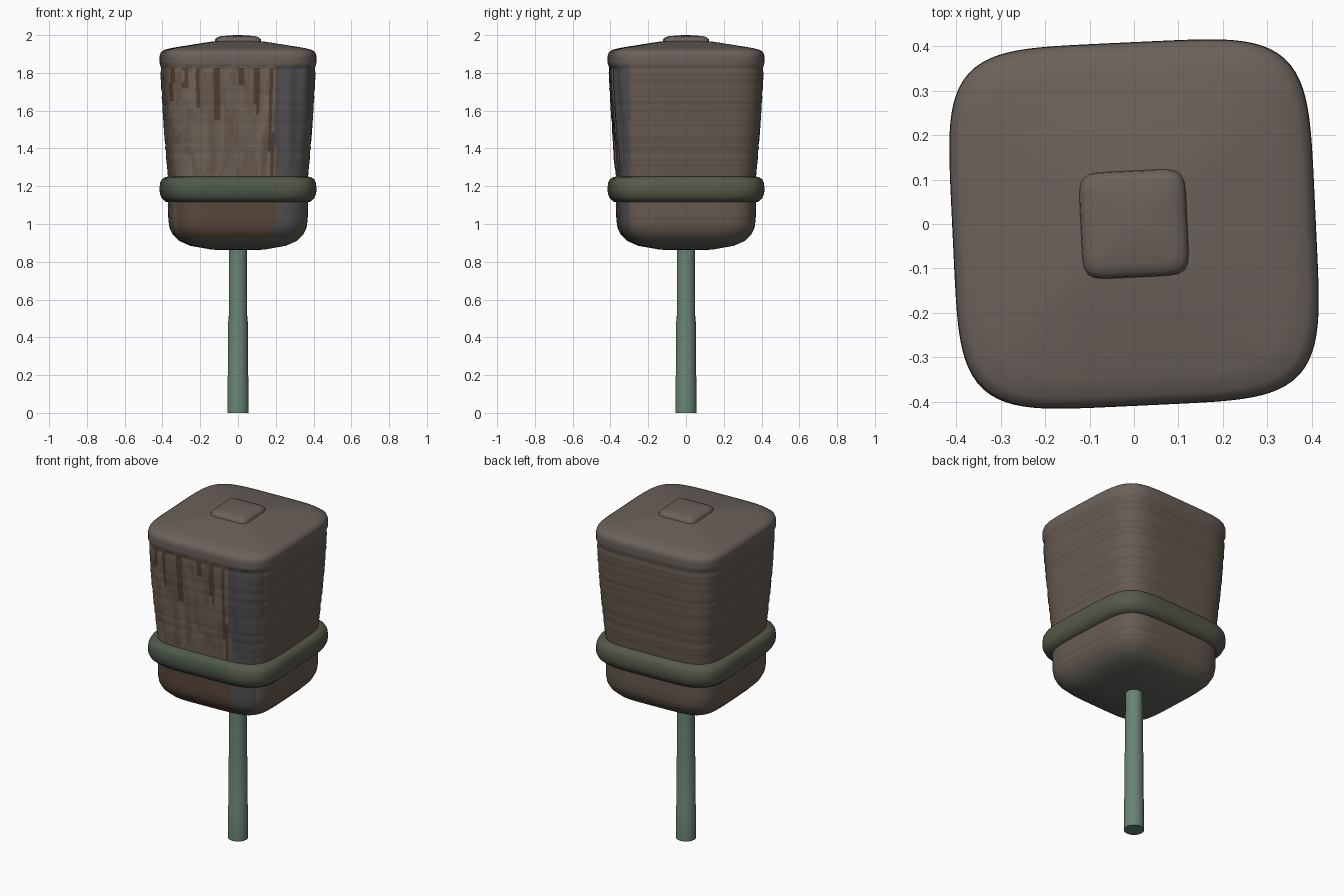
import bpy, math, random
from mathutils import noise, Vector

if "Cube" in bpy.data.objects:
    bpy.data.objects.remove(bpy.data.objects["Cube"])

random.seed(3)
N = 160
TILT = math.radians(2.7)


def material(name, rgb):
    m = bpy.data.materials.new(name)
    m.diffuse_color = (*rgb, 1)
    m.use_nodes = True
    m.node_tree.nodes["Principled BSDF"].inputs["Base Color"].default_value = m.diffuse_color
    return m


MATS = {n: material(n, c) for n, c in {
    "bark": (0.135, 0.105, 0.085), "bark_dark": (0.118, 0.092, 0.074),
    "front": (0.165, 0.125, 0.095), "front_dark": (0.14, 0.10, 0.075),
    "streak": (0.085, 0.05, 0.035), "slate": (0.085, 0.08, 0.08),
    "cap": (0.145, 0.12, 0.105), "rust": (0.105, 0.065, 0.045),
    "moss": (0.095, 0.10, 0.07), "moss_front": (0.075, 0.10, 0.07),
    "underside": (0.12, 0.125, 0.105), "stem": (0.14, 0.23, 0.17)}.items()}


def loft(name, profile, power, pick, tilt=0, n=N, ripple=None, closed=False):
    """Stack rounded-square rings from (half width, z) pairs."""
    verts, faces = [], []
    for w, z in profile:
        for i in range(n):
            a = 2 * math.pi * i / n
            c, s = math.cos(a), math.sin(a)
            r = w / (abs(c) ** power + abs(s) ** power) ** (1 / power)
            x, y = r * c, r * s
            if ripple:
                y += ripple(x, y, z)
            verts.append((x * math.cos(tilt) - y * math.sin(tilt),
                          x * math.sin(tilt) + y * math.cos(tilt), z))
    rows = len(profile)
    for j in range(rows if closed else rows - 1):
        k = (j + 1) % rows
        for i in range(n):
            h = (i + 1) % n
            faces.append((j * n + i, j * n + h, k * n + h, k * n + i))
    if not closed:
        faces += [tuple(reversed(range(n))),
                  tuple(range((rows - 1) * n, rows * n))]
    mesh = bpy.data.meshes.new(name)
    mesh.from_pydata(verts, [], faces)
    obj = bpy.data.objects.new(name, mesh)
    bpy.context.collection.objects.link(obj)
    names = list(MATS)
    for m in MATS.values():
        mesh.materials.append(m)
    for p in mesh.polygons:
        p.material_index = names.index(pick(p.center))
    bpy.ops.object.select_all(action='DESELECT')
    obj.select_set(True)
    bpy.context.view_layer.objects.active = obj
    bpy.ops.object.shade_smooth_by_angle(angle=math.radians(50))
    return obj


def densify(points, step):
    out = [points[0]]
    for (w0, z0), (w1, z1) in zip(points, points[1:]):
        k = max(1, math.ceil((z1 - z0) / step))
        out += [(w0 + (w1 - w0) * t / k, z0 + (z1 - z0) * t / k)
                for t in range(1, k + 1)]
    return out


# Block body, underside to sloping top
body = [(0.10, 0.862), (0.14, 0.865), (0.25, 0.885), (0.305, 0.91), (0.34, 0.945),
        (0.357, 0.98), (0.363, 1.02), (0.365, 1.12), (0.365, 1.25), (0.37, 1.30),
        (0.386, 1.5), (0.399, 1.7), (0.402, 1.8), (0.401, 1.825), (0.408, 1.85),
        (0.408, 1.89), (0.403, 1.908), (0.385, 1.922), (0.34, 1.933),
        (0.23, 1.951), (0.13, 1.967), (0.02, 1.973)]
body = [(w + (random.uniform(-.002, .002) if 1.27 < z < 1.81 else 0), z)
        for w, z in densify(body, 0.018)]


# Carved grain on the front face
def front_ripple(x, y, z):
    if y > -0.3 or not 1.26 < z < 1.84:
        return 0
    fade = min(1, (-0.3 - y) / 0.06) * min(1, (z - 1.26) / .06, (1.84 - z) / .02)
    v = noise.noise(Vector((x * 22, 0, z * 3.5)))
    return fade * (0.011 * v + 0.003)


STREAKS = [(-.35, 1.65), (-.28, 1.72), (-.21, 1.62), (-.11, 1.55),
           (.02, 1.74), (.10, 1.58), (.175, 1.25)]


def body_colour(c):
    x, y, z = c
    band = noise.noise(Vector((0, 0, z * 45))) > 0.1
    if z > 1.84:
        return "cap"
    if z < 0.93:
        return "underside"
    if x > 0.2 and y < -0.3:
        return "slate"
    if y < -0.3:
        if z < 1.2:
            return "rust"
        if any(abs(x - sx) < 0.011 and sz < z < 1.82 for sx, sz in STREAKS):
            return "streak"
        return "front_dark" if noise.noise(Vector((x * 25, 5, z * 5))) > .1 else "front"
    return "bark_dark" if band else "bark"


loft("block_body", body, 5, body_colour, TILT, ripple=front_ripple)

# Rounded band around the block
ring = [(0.35, 1.115), (0.378, 1.118), (0.396, 1.135), (0.407, 1.16), (0.409, 1.19),
        (0.405, 1.22), (0.396, 1.238), (0.38, 1.248), (0.35, 1.255)]
loft("band", ring, 5,
     lambda c: "moss_front" if c.y < -.3 and c.x < .2 else "moss",
     TILT, closed=True)

# Small raised knob on top
loft("top_knob", [(0.122, 1.955), (0.118, 1.978), (0.108, 1.988), (0.09, 1.994),
                  (0.05, 1.998), (0.01, 2.0)], 7, lambda c: "cap", TILT, n=64)

# Post
loft("post", [(0.056, 0), (0.055, 0.19), (0.052, 0.20), (0.052, 0.48),
              (0.049, 0.50), (0.048, 0.90)], 2, lambda c: "stem", n=24)
